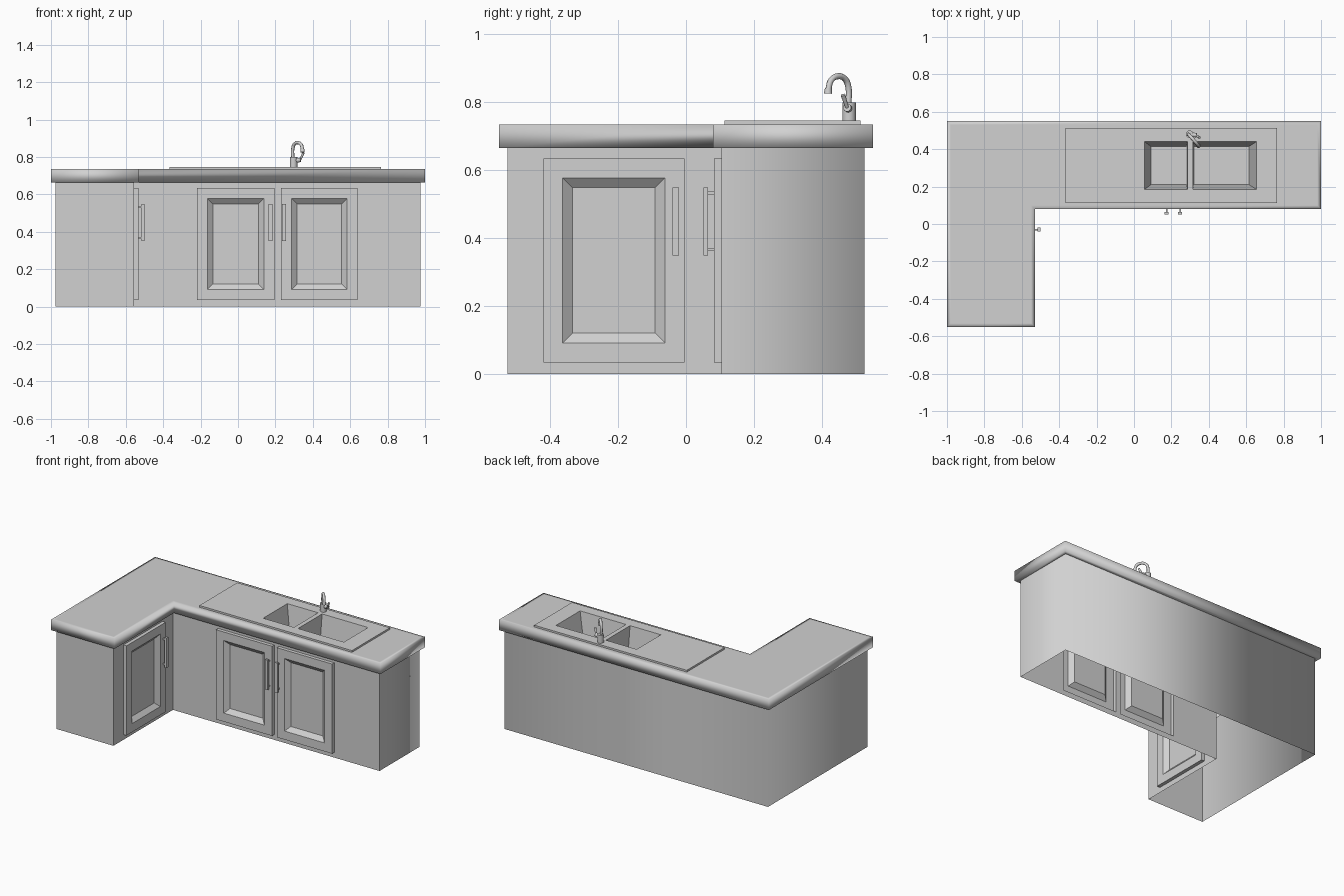
import bpy, bmesh, math
from mathutils import Vector, Matrix

cube = bpy.data.objects.get("Cube")
if cube:
    bpy.data.objects.remove(cube, do_unlink=True)

grey = bpy.data.materials.new("plain grey")
grey.use_nodes = True
grey.diffuse_color = (0.64, 0.64, 0.64, 1)
grey.node_tree.nodes["Principled BSDF"].inputs["Base Color"].default_value = (0.64, 0.64, 0.64, 1)

BASE_Z, TOP_Z, RIM_Z = 0.665, 0.735, 0.747
OVERHANG = 0.025


def finish(name, bm, angle=30, soft=None):
    """Weld, orient and link a mesh; edges accepted by soft() stay smooth."""
    bmesh.ops.remove_doubles(bm, verts=bm.verts, dist=0.0005)
    bmesh.ops.recalc_face_normals(bm, faces=bm.faces)
    for f in bm.faces:
        f.smooth = True
    for e in bm.edges:
        if len(e.link_faces) == 2 and e.calc_face_angle(0) > math.radians(angle):
            e.smooth = bool(soft and soft(e))
    me = bpy.data.meshes.new(name)
    bm.to_mesh(me)
    bm.free()
    me.materials.append(grey)
    ob = bpy.data.objects.new(name, me)
    bpy.context.collection.objects.link(ob)
    return ob


def bridge(bm, a, b):
    """Quads between two closed loops of points."""
    for i in range(len(a)):
        j = (i + 1) % len(a)
        bm.faces.new([bm.verts.new(p) for p in (a[i], a[j], b[j], b[i])])


def fill(bm, *loops):
    """Flat face inside the first loop, with the other loops as holes."""
    edges = []
    for loop in loops:
        vs = [bm.verts.new(p) for p in loop]
        edges += [bm.edges.new((vs[i - 1], vs[i])) for i in range(len(vs))]
    bmesh.ops.triangle_fill(bm, edges=edges, use_beauty=True)


def rect(x0, x1, y0, y1):
    return [(x0, y0), (x1, y0), (x1, y1), (x0, y1)]


def at(points, z):
    return [(x, y, z) for x, y in points]


def l_shape(d):
    """Plan of the counter, moved inward by d."""
    return [(-1 + d, -0.55 + d), (-0.53 - d, -0.55 + d), (-0.53 - d, 0.08 + d),
            (1 - d, 0.08 + d), (1 - d, 0.55 - d), (-1 + d, 0.55 - d)]


def on_main(u, out, z):
    return (u, 0.08 + OVERHANG - out, z)


def on_leg(u, out, z):
    return (-0.53 - OVERHANG + out, u, z)


# name, wall mapping, door edges along the wall, handle position
doors = [("main_door_right", on_main, -0.22, 0.195, 0.174),
         ("main_door_left", on_main, 0.23, 0.64, 0.246),
         ("side_door", on_leg, -0.42, -0.005, -0.03)]
DOOR_Z0, DOOR_Z1, DOOR_OUT = 0.035, 0.635, 0.023


def door_loop(wall, u0, u1, inset, out):
    return [wall(u, out, z) for u, z in
            rect(u0 + inset, u1 - inset, DOOR_Z0 + inset, DOOR_Z1 - inset)]


# Cabinet walls, open at the bottom, with openings behind the doors
bm = bmesh.new()
plan = l_shape(OVERHANG)
for i, p in enumerate(plan):
    q = plan[(i + 1) % len(plan)]
    wall = {1: on_leg, 2: on_main}.get(i)
    holes = [door_loop(w, u0, u1, 0, 0) for _, w, u0, u1, _ in doors if w is wall]
    fill(bm, [(*p, 0), (*q, 0), (*q, BASE_Z), (*p, BASE_Z)], *holes)
finish("cabinet", bm, soft=lambda e: all(v.co.y > 0.5 for v in e.verts))

# Doors with a sunken panel, and their handles
for name, wall, u0, u1, grip in doors:
    bm = bmesh.new()
    steps = [(0, 0), (0, DOOR_OUT), (0.057, DOOR_OUT), (0.086, DOOR_OUT - 0.025)]
    loops = [door_loop(wall, u0, u1, *s) for s in steps]
    for a, b in zip(loops, loops[1:]):
        bridge(bm, a, b)
    fill(bm, loops[-1])
    finish(name, bm, 10)

    bm = bmesh.new()
    boxes = [(0.01, 0.04, 0.054, 0.35, 0.55)]
    boxes += [(0.004, DOOR_OUT, 0.042, z - 0.005, z + 0.005) for z in (0.367, 0.533)]
    for half, out0, out1, z0, z1 in boxes:
        low, high = ([wall(grip + a, o, z) for a, o in rect(-half, half, out0, out1)]
                     for z in (z0, z1))
        bridge(bm, low, high)
        fill(bm, low)
        fill(bm, high)
    finish(name + "_handle", bm)

# Countertop with softened edges and an opening for the sink
SINK = rect(-0.365, 0.765, 0.113, 0.513)
bm = bmesh.new()
outer = l_shape(0)
bridge(bm, at(plan, BASE_Z), at(outer, BASE_Z))
bridge(bm, at(outer, BASE_Z), at(outer, TOP_Z))
bridge(bm, at(outer, TOP_Z), at(l_shape(0.02), TOP_Z))
fill(bm, at(l_shape(0.02), TOP_Z), at(SINK, TOP_Z))
finish("countertop", bm, soft=lambda e: True)

# Sink with drainboard and two basins
bm = bmesh.new()
openings = [rect(0.057, 0.285, 0.185, 0.44), rect(0.315, 0.655, 0.185, 0.44)]
floors = [rect(0.09, 0.28, 0.21, 0.415), rect(0.32, 0.615, 0.21, 0.415)]
bridge(bm, at(SINK, TOP_Z), at(SINK, RIM_Z))
fill(bm, at(SINK, RIM_Z), *[at(o, RIM_Z) for o in openings])
for o, f in zip(openings, floors):
    bridge(bm, at(o, RIM_Z), at(f, 0.59))
    fill(bm, at(f, 0.59))
finish("sink", bm)


def cylinder(name, start, end, r0, r1):
    a, b = Vector(start), Vector(end)
    turn = (b - a).to_track_quat("Z", "Y").to_matrix().to_4x4()
    bm = bmesh.new()
    bmesh.ops.create_cone(bm, cap_ends=True, segments=16, radius1=r0, radius2=r1,
                          depth=(b - a).length,
                          matrix=Matrix.Translation((a + b) / 2) @ turn)
    finish(name, bm, 40)


# Faucet: base, side lever and curved spout
cylinder("faucet_base", (0.297, 0.48, RIM_Z), (0.297, 0.48, 0.8), 0.02, 0.02)
cylinder("faucet_lever_hub", (0.297, 0.48, 0.78), (0.335, 0.474, 0.785), 0.012, 0.012)
cylinder("faucet_lever", (0.333, 0.474, 0.785), (0.35, 0.462, 0.822), 0.005, 0.007)
cylinder("faucet_nozzle", (0.345, 0.419, 0.842), (0.345, 0.418, 0.826), 0.01, 0.012)

curve = bpy.data.curves.new("faucet_spout", "CURVE")
curve.dimensions = "3D"
curve.bevel_depth = 0.009
curve.bevel_resolution = 2
curve.resolution_u = 5
curve.use_fill_caps = True
path = [(0.293, 0.478, 0.795), (0.293, 0.478, 0.845), (0.302, 0.468, 0.869),
        (0.32, 0.448, 0.877), (0.338, 0.427, 0.865), (0.345, 0.419, 0.838)]
spline = curve.splines.new("BEZIER")
spline.bezier_points.add(len(path) - 1)
for point, co in zip(spline.bezier_points, path):
    point.co = co
    point.handle_left_type = point.handle_right_type = "AUTO"
curve.materials.append(grey)
spout = bpy.data.objects.new("faucet_spout", curve)
bpy.context.collection.objects.link(spout)
